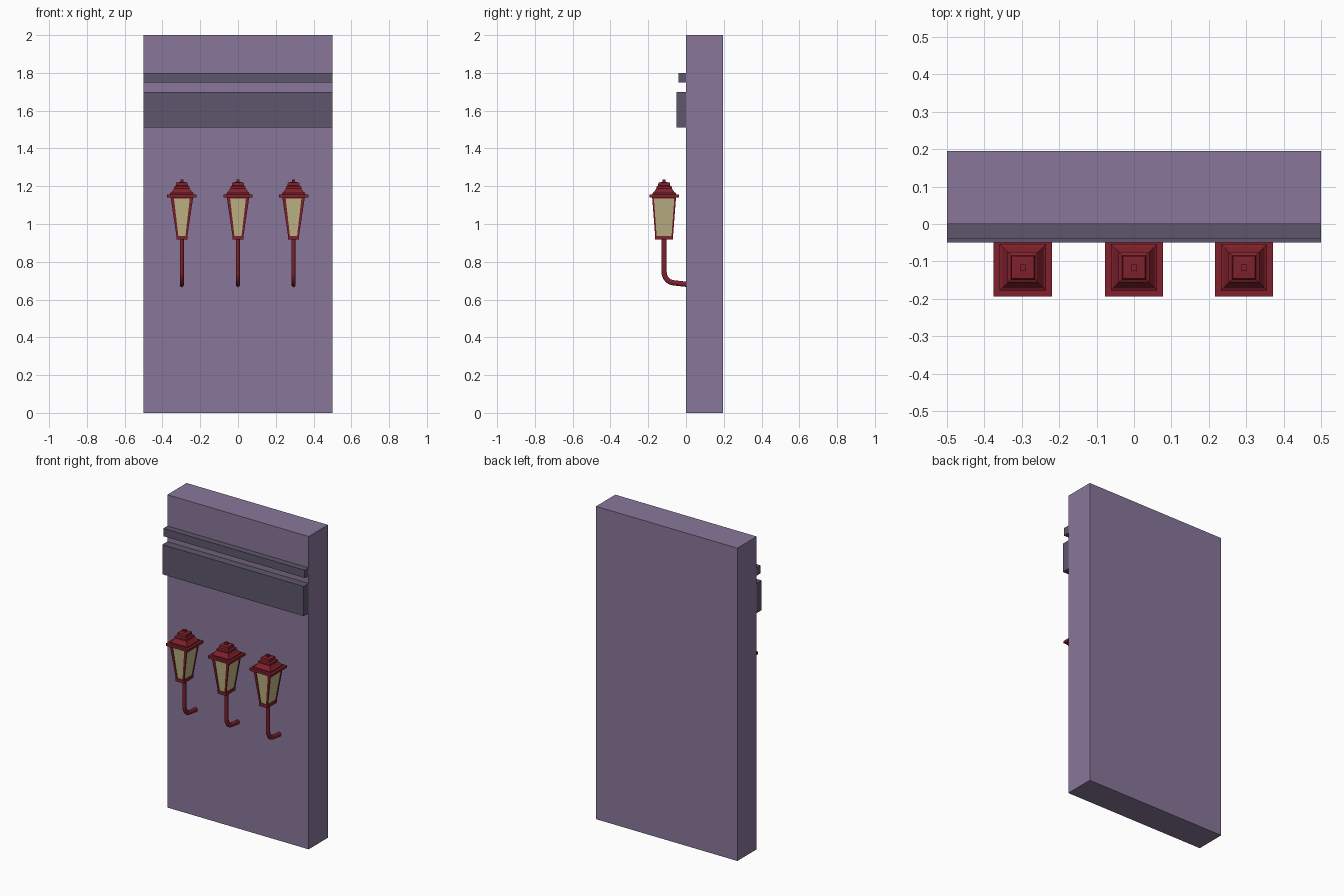
import bpy, bmesh, math
from mathutils import Vector

if "Cube" in bpy.data.objects:
    bpy.data.objects.remove(bpy.data.objects["Cube"])


def material(name, rgb):
    m = bpy.data.materials.new(name)
    m.diffuse_color = (*rgb, 1)
    m.use_nodes = True
    m.node_tree.nodes["Principled BSDF"].inputs["Base Color"].default_value = m.diffuse_color
    return m


PURPLE = material("wall purple", (0.250, 0.185, 0.325))
DARK = material("dark purple", (0.114, 0.093, 0.150))
RED = material("lantern red", (0.215, 0.015, 0.025))
GLASS = material("pale yellow glass", (0.53, 0.47, 0.24))


def finish(name, bm, mat, loc=(0, 0, 0)):
    bmesh.ops.recalc_face_normals(bm, faces=bm.faces)
    me = bpy.data.meshes.new(name)
    bm.to_mesh(me)
    bm.free()
    me.materials.append(mat)
    ob = bpy.data.objects.new(name, me)
    ob.location = loc
    bpy.context.collection.objects.link(ob)
    return ob


def loft(bm, rings):
    """Skin closed rings of points and cap both ends."""
    loops = [[bm.verts.new(p) for p in r] for r in rings]
    n = len(loops[0])
    for a, b in zip(loops, loops[1:]):
        for i in range(n):
            bm.faces.new((a[i], a[(i + 1) % n], b[(i + 1) % n], b[i]))
    bm.faces.new(loops[0][::-1])
    bm.faces.new(loops[-1])


def rect(x0, x1, y0, y1, z):
    return [(x0, y0, z), (x1, y0, z), (x1, y1, z), (x0, y1, z)]


def box(name, x0, x1, y0, y1, z0, z1, mat):
    bm = bmesh.new()
    loft(bm, [rect(x0, x1, y0, y1, z0), rect(x0, x1, y0, y1, z1)])
    return finish(name, bm, mat)


def stack(name, layers, mat, loc):
    """Rectangular tower from (half x, half y, z) layers."""
    bm = bmesh.new()
    loft(bm, [rect(-a, a, -b, b, z) for a, b, z in layers])
    return finish(name, bm, mat, loc)


# Wall slab and the two raised bands
box("wall", -0.5, 0.5, 0, 0.195, 0, 2, PURPLE)
box("wide_band", -0.5, 0.5, -0.05, 0.0, 1.51, 1.70, DARK)
box("narrow_band", -0.5, 0.5, -0.04, 0.0, 1.75, 1.80, DARK)


def lantern(x):
    loc = (x, -0.116, 0)
    # Stepped roof with finial
    stack("lantern_roof", [
        (0.078, 0.078, 1.141), (0.078, 0.078, 1.157),
        (0.062, 0.062, 1.157), (0.062, 0.062, 1.164),
        (0.055, 0.055, 1.168), (0.041, 0.041, 1.188),
        (0.041, 0.041, 1.198), (0.032, 0.032, 1.203),
        (0.030, 0.030, 1.220), (0.008, 0.008, 1.222),
        (0.008, 0.008, 1.236)], RED, loc)
    # Base plate and top rim
    stack("lantern_base", [(0.029, 0.048, 0.917), (0.029, 0.048, 0.937)], RED, loc)
    stack("lantern_rim", [(0.059, 0.063, 1.134), (0.060, 0.064, 1.142)], RED, loc)
    # Tapered glass
    stack("lantern_glass", [(0.024, 0.043, 0.930), (0.055, 0.059, 1.136)], GLASS, loc)
    # Four corner posts
    bm = bmesh.new()
    for sx in (-1, 1):
        for sy in (-1, 1):
            loft(bm, [rect(sx * (hx - w), sx * hx, sy * (hy - d), sy * hy, z)
                      for hx, hy, w, d, z in ((0.028, 0.047, 0.010, 0.008, 0.930),
                                              (0.059, 0.063, 0.017, 0.009, 1.138))])
    finish("lantern_posts", bm, RED, loc)
    # Bent bracket arm, oval in section, from the base to the wall
    path = [Vector((0, 0.0, 0.92)), Vector((0, 0.0, 0.745))]
    for i in range(1, 7):
        a = math.radians(15 * i)
        path.append(Vector((0, 0.055 * (1 - math.cos(a)), 0.745 - 0.057 * math.sin(a))))
    path.append(Vector((0, 0.118, 0.681)))
    rings = []
    for i, p in enumerate(path):
        t = (path[min(i + 1, len(path) - 1)] - path[max(i - 1, 0)]).normalized()
        side = Vector((0, -t.z, t.y))
        rings.append([p + Vector((0.011, 0, 0)) * math.cos(k * math.tau / 10)
                      + side * 0.0145 * math.sin(k * math.tau / 10) for k in range(10)])
    bm = bmesh.new()
    loft(bm, rings)
    arm = finish("lantern_arm", bm, RED, loc)
    bpy.ops.object.select_all(action='DESELECT')
    arm.select_set(True)
    bpy.context.view_layer.objects.active = arm
    bpy.ops.object.shade_smooth_by_angle(angle=math.radians(50))


for x in (-0.297, 0.0, 0.294):
    lantern(x)
